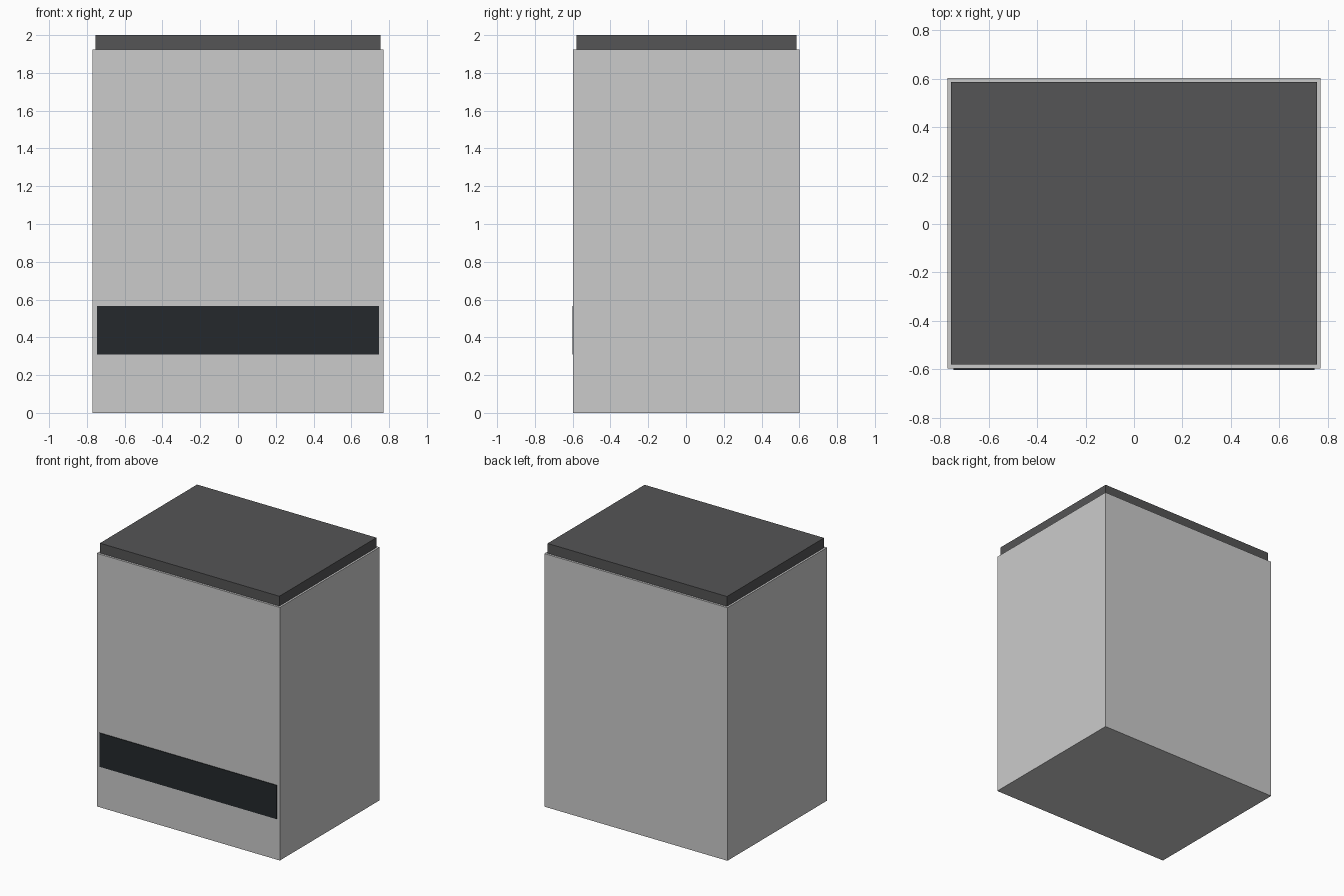
import bpy

if "Cube" in bpy.data.objects:
    bpy.data.objects.remove(bpy.data.objects["Cube"])


def box(name, x, y, z, color=None):
    """Add a box spanning the given (min, max) ranges."""
    spans = (x, y, z)
    centre = [(a + b) / 2 for a, b in spans]
    bpy.ops.mesh.primitive_cube_add(size=1, location=centre)
    obj = bpy.context.object
    obj.name = name
    obj.scale = [b - a for a, b in spans]
    bpy.ops.object.transform_apply(location=False, rotation=False, scale=True)
    if color:
        mat = bpy.data.materials.new(name + "_colour")
        mat.diffuse_color = (*color, 1)
        mat.use_nodes = True
        mat.node_tree.nodes["Principled BSDF"].inputs["Base Color"].default_value = mat.diffuse_color
        obj.data.materials.append(mat)
    return obj


# Main cabinet
box("cabinet_body", (-0.77, 0.77), (-0.597, 0.602), (0, 1.925))

# Slightly inset dark top cap
box("top_cap", (-0.755, 0.755), (-0.581, 0.586), (1.925, 2.0), (0.09, 0.09, 0.092))

# Thin dark band across the lower front
box("front_band", (-0.746, 0.746), (-0.602, -0.597), (0.31, 0.567), (0.018, 0.022, 0.025))
